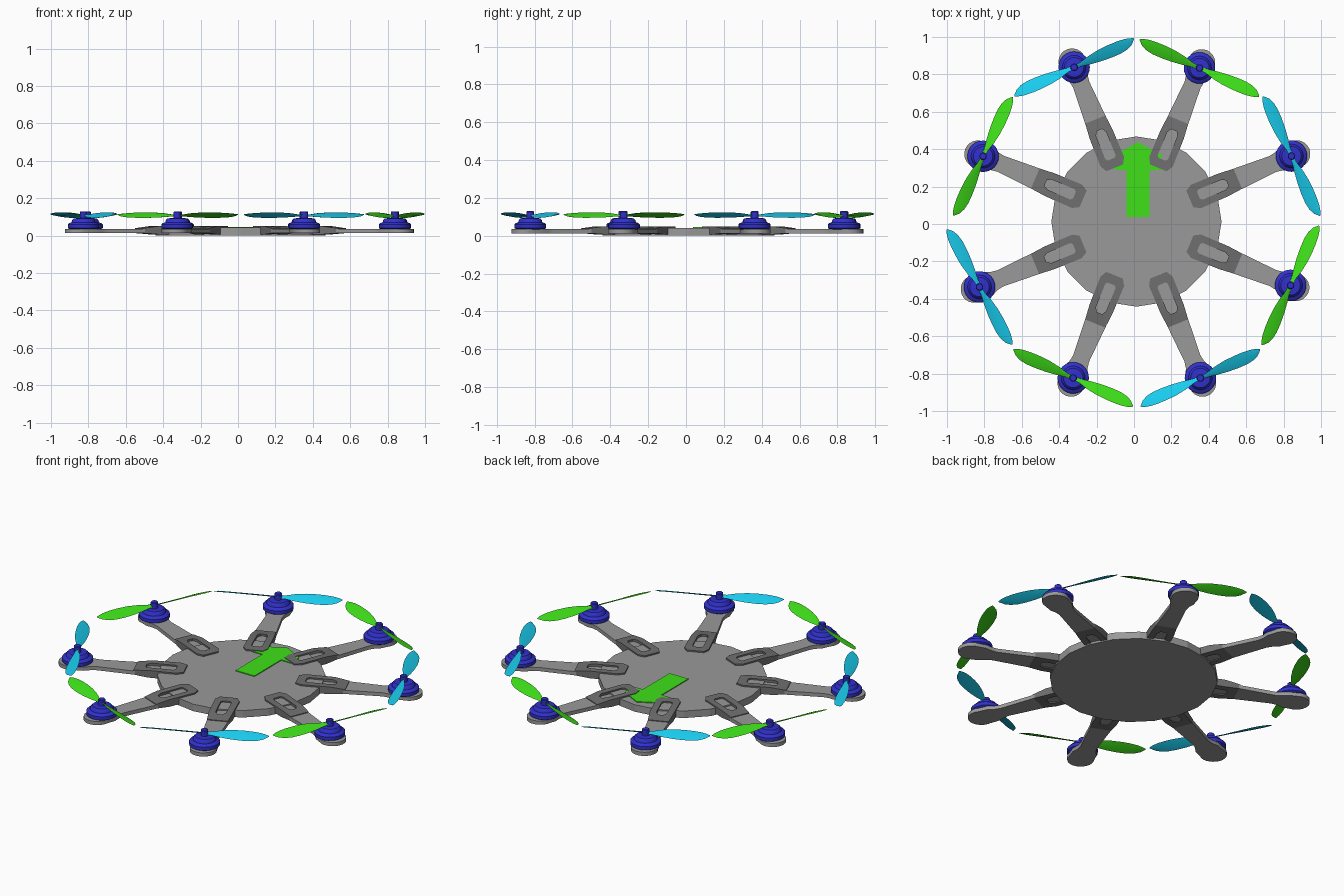
import bpy
from math import cos, sin, pi, atan2, hypot, radians
from mathutils import Matrix

if "Cube" in bpy.data.objects:
    bpy.data.objects.remove(bpy.data.objects["Cube"])

CX = CY = 0.013          # hub centre


def material(name, rgb):
    m = bpy.data.materials.new(name)
    m.diffuse_color = (*rgb, 1)
    m.use_nodes = True
    m.node_tree.nodes["Principled BSDF"].inputs["Base Color"].default_value = m.diffuse_color
    return m


BLUE = material("motor_blue", (0.03, 0.03, 0.6))
GREEN = material("green", (0.05, 0.75, 0.01))
CYAN = material("cyan", (0.01, 0.6, 0.85))
DARK = material("dark_grey", (0.16, 0.16, 0.16))
GREY = material("grey", (0.32, 0.32, 0.32))


def make(name, verts, faces, mat, matrix=Matrix()):
    me = bpy.data.meshes.new(name)
    me.from_pydata(verts, [], faces)
    me.materials.append(mat)
    ob = bpy.data.objects.new(name, me)
    bpy.context.collection.objects.link(ob)
    ob.matrix_world = matrix
    return ob


def prism(name, pts, z0, z1, mat, matrix=Matrix()):
    n = len(pts)
    verts = [(x, y, z) for z in (z0, z1) for x, y in pts]
    faces = [tuple(range(n))[::-1], tuple(range(n, 2 * n))]
    faces += [(i, (i + 1) % n, n + (i + 1) % n, n + i) for i in range(n)]
    return make(name, verts, faces, mat, matrix)


def lathe(name, profile, mat, matrix, n=24):
    verts = [(r * cos(2 * pi * i / n), r * sin(2 * pi * i / n), z)
             for r, z in profile for i in range(n)]
    last = (len(profile) - 1) * n
    faces = [tuple(range(n))[::-1], tuple(range(last, last + n))]
    for k in range(len(profile) - 1):
        for i in range(n):
            j = (i + 1) % n
            faces.append((k * n + i, k * n + j, k * n + n + j, k * n + n + i))
    return make(name, verts, faces, mat, matrix)


def mirrored(half):
    # Half outline on the -y side, closed with its reflection
    return [(x, -y) for x, y in half] + [(x, y) for x, y in reversed(half)]


def bracket(name, matrix):
    # Clamp plate with a long slot and a ramped outer end
    outer = mirrored([(0.31, 0.048), (0.345, 0.068), (0.505, 0.066), (0.588, 0.058)])
    slot = mirrored([(0.36, 0.02), (0.372, 0.03), (0.505, 0.029), (0.528, 0.016)])
    n = len(outer)

    def drop(x):
        return max(0, x - 0.505) * 0.13
    verts = [(x, y, 0.05 - drop(x)) for x, y in outer]
    verts += [(x, y, 0.05 - drop(x)) for x, y in slot]
    verts += [(x, y, 0.007 + drop(x) * 0.6) for x, y in slot]
    verts += [(x, y, 0.007 + drop(x) * 0.6) for x, y in outer]
    faces = []
    for k in range(4):
        a, b = k * n, (k + 1) % 4 * n
        for i in range(n):
            j = (i + 1) % n
            faces.append((a + i, a + j, b + j, b + i))
    return make(name, verts, faces, DARK, matrix)


# Blade stations: distance from hub, leading edge, trailing edge, pitch slope
STATIONS = [(0.0, 0.010, -0.010, 0.5), (0.04, 0.012, -0.011, 0.5),
            (0.09, 0.026, -0.019, 0.48), (0.15, 0.036, -0.026, 0.45),
            (0.21, 0.040, -0.029, 0.42), (0.26, 0.040, -0.028, 0.39),
            (0.30, 0.037, -0.021, 0.36), (0.33, 0.031, -0.007, 0.34),
            (0.353, 0.022, 0.016, 0.32)]


def propeller(name, mat, matrix, flip):
    verts, faces = [], []
    for s in (1, -1):
        base = len(verts)
        for u, a, b, k in STATIONS:
            m, t = (a + b) / 2, min(0.0035, (a - b) * 0.2)
            for v, dz in ((a, 0), (m, t), (b, 0), (m, -t)):
                verts.append((s * u * flip, s * v, k * v + dz))
        for q in range(len(STATIONS) - 1):
            for i in range(4):
                p, r = base + q * 4 + i, base + q * 4 + (i + 1) % 4
                faces.append((p, r, r + 4, p + 4))
        end = base + (len(STATIONS) - 1) * 4
        faces.append((end, end + 1, end + 2, end + 3))
    if flip > 0:
        faces = [f[::-1] for f in faces]
    return make(name, verts, faces, mat, matrix)


# Hub disc
prism("hub_disc", [(CX + 0.455 * cos(pi * i / 10), CY + 0.455 * sin(pi * i / 10))
                   for i in range(20)], 0, 0.042, GREY)

# Direction arrow
arrow = [(0.062, 0.037), (0.062, 0.29), (0.125, 0.29), (0.125, 0.37), (0, 0.437)]
prism("direction_arrow", [(0.021 + x, y) for x, y in arrow]
      + [(0.021 - x, y) for x, y in arrow[-2::-1]], 0.041, 0.047, GREEN)

# Motor positions with the extra turn of each propeller
MOTORS = [(0.842, 0.363, 0), (0.35, 0.834, 0), (-0.32, 0.838, 0), (-0.807, 0.362, 1),
          (-0.826, -0.337, 4), (-0.325, -0.823, 0), (0.355, -0.823, 0), (0.837, -0.328, 0)]

for i, (x, y, turn) in enumerate(MOTORS):
    d, ang = hypot(x - CX, y - CY), atan2(y - CY, x - CX)
    arm_m = Matrix.Translation((CX, CY, 0)) @ Matrix.Rotation(ang, 4, 'Z')

    # Arm with round motor mount
    half = [(0.33, 0.06), (0.58, 0.059), (0.79, 0.046), (0.825, 0.052), (0.86, 0.068)]
    mount = [(d + 0.03 + 0.073 * cos(radians(a)), 0.073 * sin(radians(a)))
             for a in range(105, -1, -15)]
    outline = mirrored(half + mount[:-1])
    outline.insert(len(outline) // 2, mount[-1])
    prism(f"arm_{i}", outline, 0.013, 0.035, GREY, arm_m)
    bracket(f"arm_bracket_{i}", arm_m)

    # Motor with stepped housing and shaft
    here = Matrix.Translation((x, y, 0))
    lathe(f"motor_{i}", [(0.074, 0.034), (0.084, 0.04), (0.084, 0.06), (0.078, 0.066),
                         (0.064, 0.071), (0.06, 0.084), (0.052, 0.092), (0.02, 0.094),
                         (0.02, 0.126), (0.016, 0.13)], BLUE, here)

    # Propeller, alternating spin direction
    flip = 1 if i % 2 == 0 else -1
    nominal = radians(22.5 + 45 * i - 90 + flip * turn)
    spin = Matrix.Translation((x, y, 0.107)) @ Matrix.Rotation(nominal, 4, 'Z')
    propeller(f"propeller_{i}", CYAN if flip > 0 else GREEN, spin, flip)

# Smooth shading with sharp edges kept on the round parts
for ob in bpy.context.scene.objects:
    ob.select_set(ob.name.startswith(("motor", "propeller", "arm_")))
bpy.context.view_layer.objects.active = bpy.data.objects["motor_0"]
bpy.ops.object.shade_smooth_by_angle(angle=radians(30))
